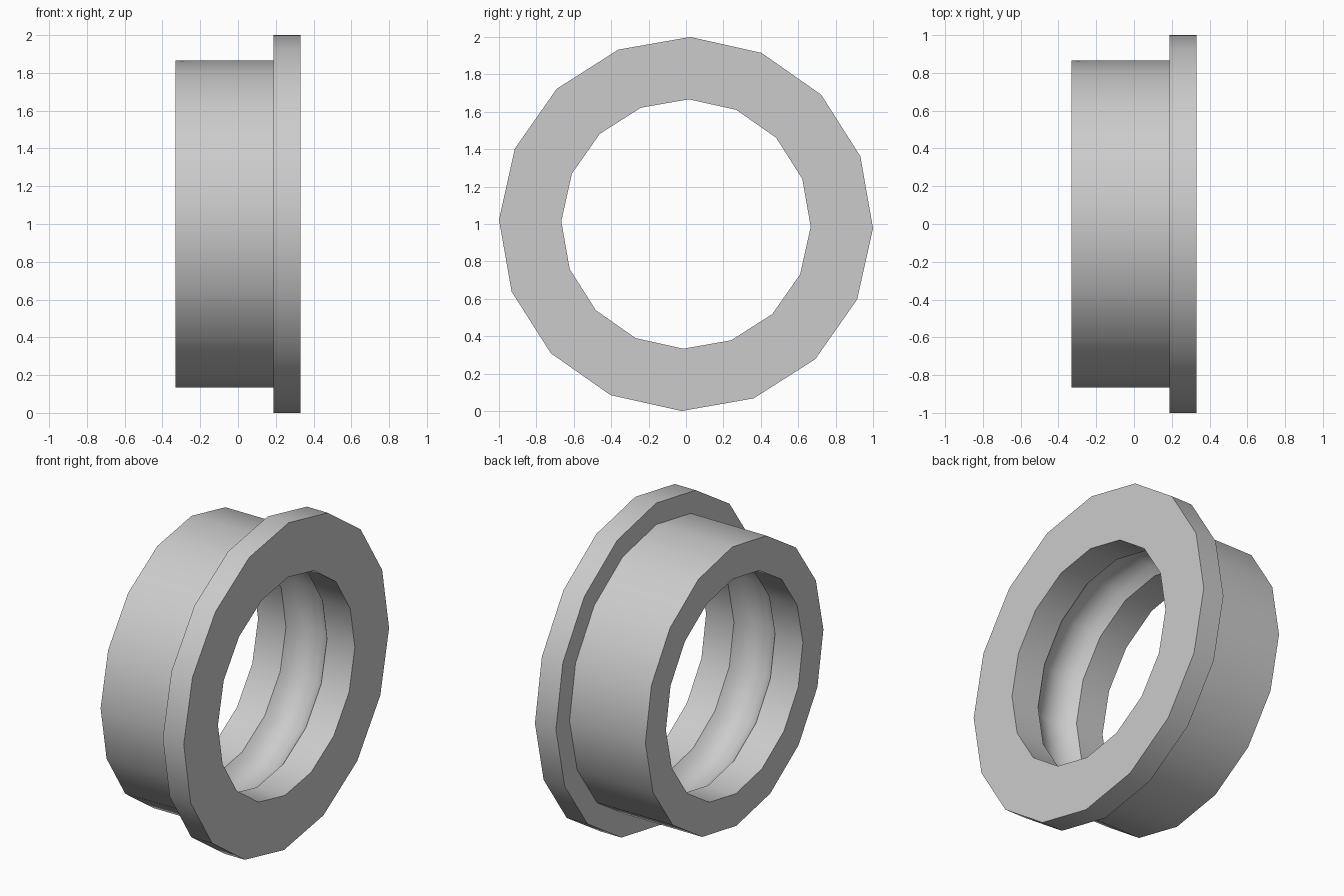
import bpy, bmesh
from math import sin, cos, asin, atan2, radians, tau

cube = bpy.data.objects.get("Cube")
if cube:
    bpy.data.objects.remove(cube, do_unlink=True)

SIDES = 16
TWIST = radians(1.3)
HALF = 0.33                                  # half length along x
BORE, BODY, FLANGE = 0.667, 0.867, 1.0       # radii
FLANGE_BACK = 0.187
GROOVE_HALF, GROOVE_DEPTH, GROOVE_STEPS = 0.14, 0.08, 6

# Material
metal = bpy.data.materials.new("light grey metal")
metal.use_nodes = True
grey = (0.6, 0.6, 0.6, 1)
metal.diffuse_color = grey
metal.node_tree.nodes["Principled BSDF"].inputs["Base Color"].default_value = grey

# Rounded groove inside the bore, as an arc of (x, radius) points
arc_r = (GROOVE_HALF ** 2 + GROOVE_DEPTH ** 2) / (2 * GROOVE_DEPTH)
arc_mid = BORE + GROOVE_DEPTH - arc_r
sweep = asin(GROOVE_HALF / arc_r)
groove = []
for i in range(GROOVE_STEPS + 1):
    a = sweep * (2 * i / GROOVE_STEPS - 1)
    groove.append((arc_r * sin(a), arc_mid + arc_r * cos(a)))

# Closed cross-section: bore with groove, flange, body
profile = [(-HALF, BORE)] + groove + [
    (HALF, BORE), (HALF, FLANGE), (FLANGE_BACK, FLANGE),
    (FLANGE_BACK, BODY), (-HALF, BODY)]

# Turn the cross-section around the x axis
bm = bmesh.new()
rings = []
for k in range(SIDES):
    t = TWIST + tau * k / SIDES
    rings.append([bm.verts.new((x, r * sin(t), 1 + r * cos(t))) for x, r in profile])
for k, ring in enumerate(rings):
    after = rings[(k + 1) % SIDES]
    for i in range(len(profile)):
        j = (i + 1) % len(profile)
        bm.faces.new((ring[i], ring[j], after[j], after[i]))
bmesh.ops.recalc_face_normals(bm, faces=bm.faces)

mesh = bpy.data.meshes.new("flanged_ring")
bm.to_mesh(mesh)
bm.free()
mesh.materials.append(metal)
ring_obj = bpy.data.objects.new("flanged_ring", mesh)
bpy.context.collection.objects.link(ring_obj)

# Smooth round walls with crisp rims
bpy.ops.object.select_all(action='DESELECT')
ring_obj.select_set(True)
bpy.context.view_layer.objects.active = ring_obj
bpy.ops.object.shade_smooth_by_angle(angle=radians(30))
